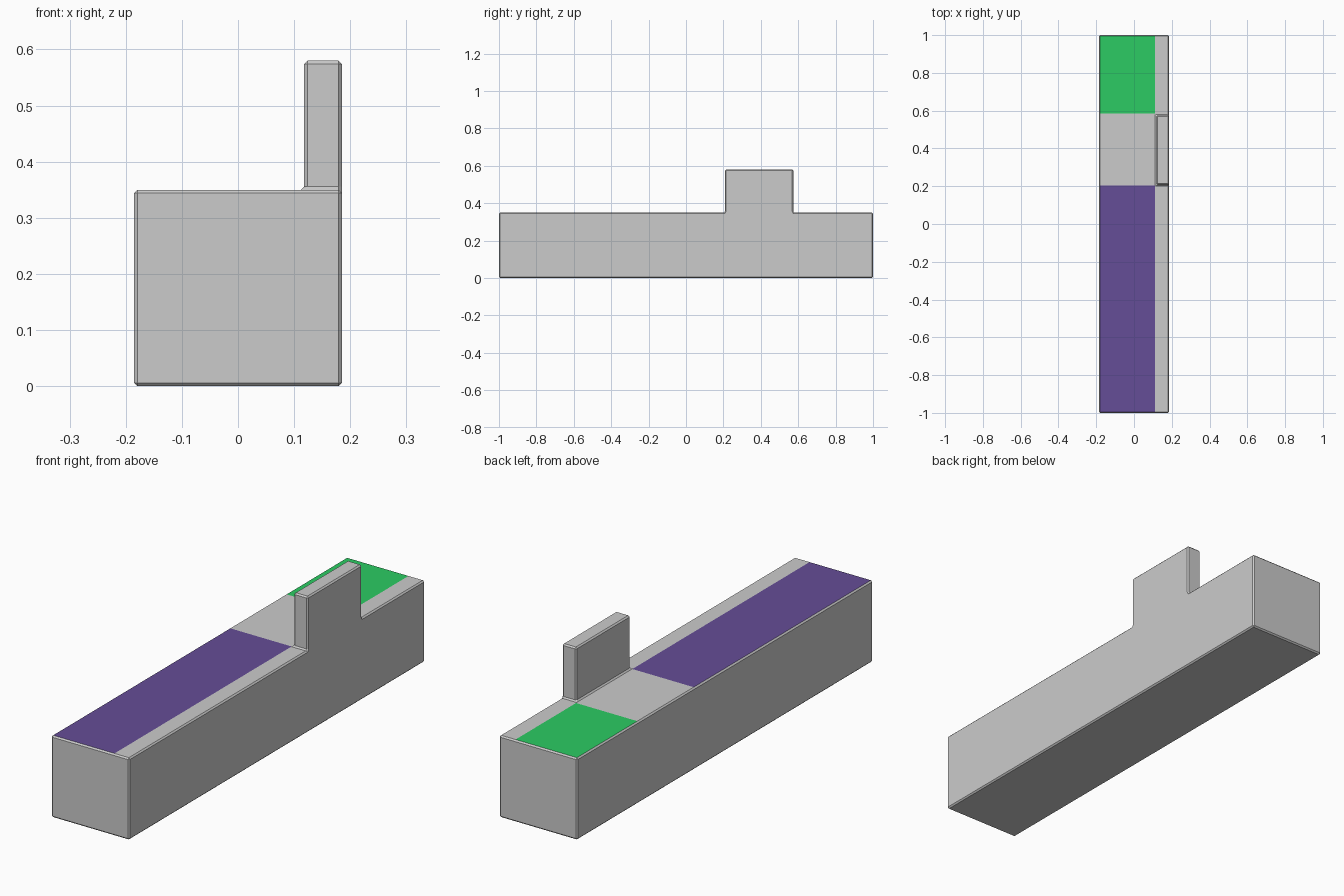
import bpy, bmesh
from mathutils import Vector

if "Cube" in bpy.data.objects:
    bpy.data.objects.remove(bpy.data.objects["Cube"])

HALF_W, HALF_L, H = 0.185, 1.0, 0.35
TAB_X, TAB_Y0, TAB_Y1, TAB_TOP = 0.118, 0.208, 0.574, 0.58
BEVEL = 0.006


def material(name, color):
    m = bpy.data.materials.new(name)
    m.diffuse_color = (*color, 1)
    m.use_nodes = True
    m.node_tree.nodes["Principled BSDF"].inputs["Base Color"].default_value = m.diffuse_color
    return m


def cut(bm, faces, co, no):
    """Slice the given faces with a plane."""
    geom = set(faces)
    for f in faces:
        geom.update(f.edges, f.verts)
    bmesh.ops.bisect_plane(bm, geom=list(geom), plane_co=co, plane_no=no)


def top_faces(bm):
    return [f for f in bm.faces if f.normal.z > 0.99 and abs(f.calc_center_median().z - H) < 0.001]


# long bar
bm = bmesh.new()
bmesh.ops.create_cube(bm, size=1)
for v in bm.verts:
    v.co = Vector((v.co.x * 2 * HALF_W, v.co.y * 2 * HALF_L, (v.co.z + 0.5) * H))

# upright tab, flush with the right side
cut(bm, bm.faces[:], (TAB_X, 0, 0), (1, 0, 0))
for y in (TAB_Y0, TAB_Y1):
    cut(bm, bm.faces[:], (0, y, 0), (0, 1, 0))
bm.normal_update()
base = [f for f in top_faces(bm)
        if f.calc_center_median().x > TAB_X and TAB_Y0 < f.calc_center_median().y < TAB_Y1]
tab = bmesh.ops.extrude_discrete_faces(bm, faces=base)["faces"]
for v in tab[0].verts:
    v.co.z = TAB_TOP
bmesh.ops.dissolve_limit(bm, angle_limit=0.01, verts=bm.verts[:], edges=bm.edges[:])
bmesh.ops.recalc_face_normals(bm, faces=bm.faces[:])

# small chamfer on every edge
bmesh.ops.bevel(bm, geom=bm.edges[:], offset=BEVEL, offset_type='OFFSET',
                segments=1, profile=0.5, affect='EDGES', clamp_overlap=True)
bm.normal_update()

# coloured panels on the top face
cut(bm, top_faces(bm), (0.111, 0, 0), (1, 0, 0))
for y in (0.204, 0.585):
    cut(bm, [f for f in top_faces(bm) if f.calc_center_bounds().x < 0.1], (0, y, 0), (0, 1, 0))
bm.normal_update()
for f in top_faces(bm):
    c = f.calc_center_bounds()
    if abs(c.x) < 0.1:
        f.material_index = 1 if c.y < 0.2 else 2 if c.y > 0.585 else 0

mesh = bpy.data.meshes.new("bar_with_tab")
bm.to_mesh(mesh)
bm.free()
mesh.materials.append(None)
mesh.materials.append(material("purple", (0.13, 0.075, 0.31)))
mesh.materials.append(material("green", (0.025, 0.6, 0.125)))
bpy.context.collection.objects.link(bpy.data.objects.new("bar_with_tab", mesh))
